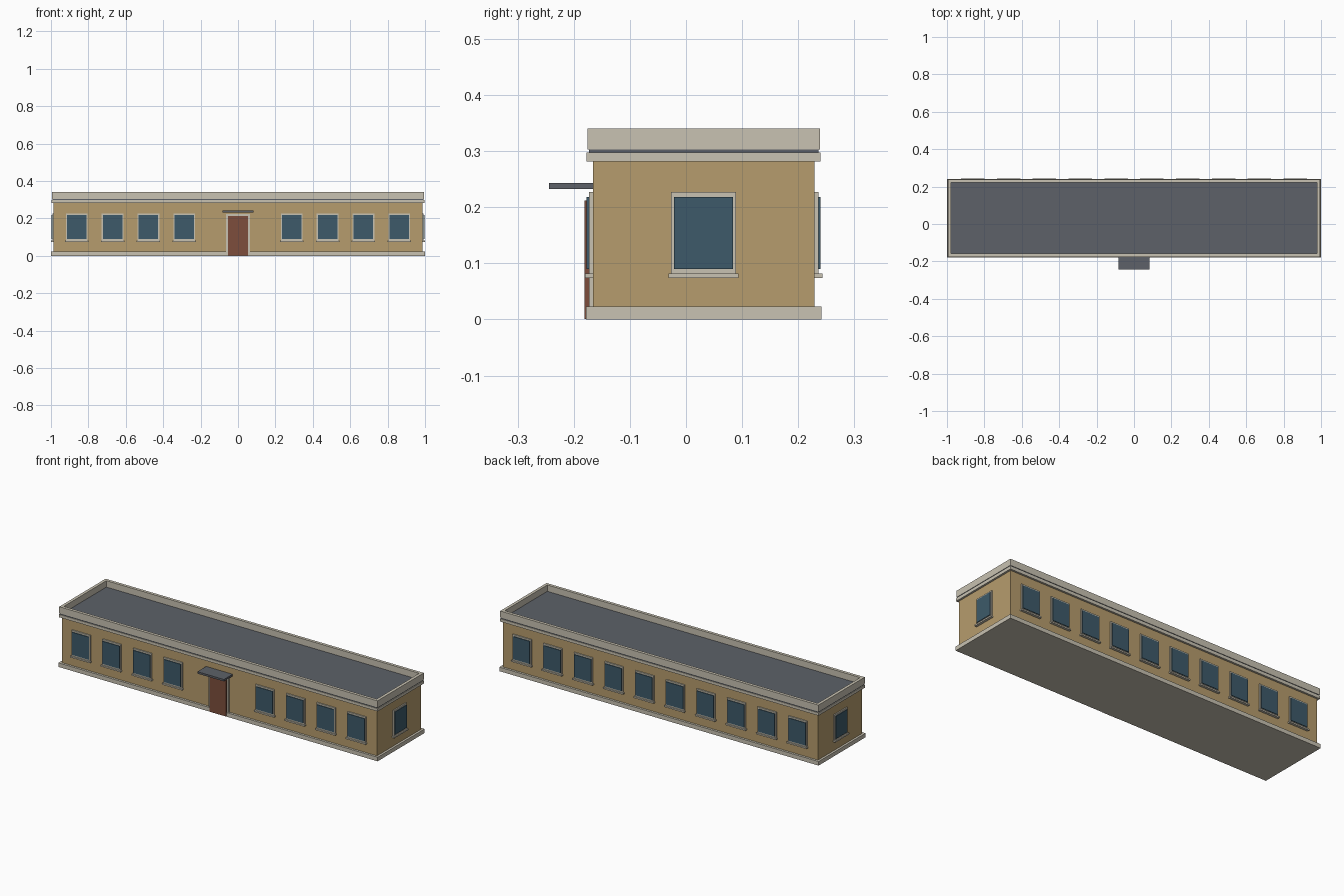
import bpy
import bmesh
from math import pi
from mathutils import Matrix, Vector

if "Cube" in bpy.data.objects:
    bpy.data.objects.remove(bpy.data.objects["Cube"])


def material(name, rgb):
    mat = bpy.data.materials.new(name)
    mat.use_nodes = True
    color = (*rgb, 1)
    mat.diffuse_color = color
    mat.node_tree.nodes["Principled BSDF"].inputs["Base Color"].default_value = color
    return mat


WALL = material("tan wall", (0.47, 0.335, 0.153))
TRIM = material("pale stone", (0.58, 0.54, 0.445))
GLASS = material("blue glass", (0.047, 0.102, 0.144))
ROOF = material("grey roofing", (0.109, 0.12, 0.14))
DOOR = material("brown door", (0.205, 0.076, 0.045))

# Wall half sizes and centre
HX, HY, CY = 0.986, 0.1975, 0.0315


def finish(name, bm, mat):
    bmesh.ops.recalc_face_normals(bm, faces=bm.faces)
    mesh = bpy.data.meshes.new(name)
    bm.to_mesh(mesh)
    bm.free()
    mesh.materials.append(mat)
    obj = bpy.data.objects.new(name, mesh)
    bpy.context.collection.objects.link(obj)
    return obj


def box(name, lo, hi, mat, place=Matrix()):
    lo, hi = Vector(lo), Vector(hi)
    bm = bmesh.new()
    bmesh.ops.create_cube(bm, size=1, matrix=place @ Matrix.Translation((lo + hi) / 2)
                          @ Matrix.Diagonal((*(hi - lo), 1)))
    return finish(name, bm, mat)


def layer(name, out, z0, z1, mat):
    # Slab that overhangs the walls by the given amount
    return box(name, (-HX - out, CY - HY - out, z0), (HX + out, CY + HY + out, z1), mat)


def ring(name, out, width, z0, z1, mat):
    # Rectangular band with an open middle
    bm = bmesh.new()
    loops = []
    for inset, z in ((0, z0), (0, z1), (width, z1), (width, z0)):
        x, y = HX + out - inset, HY + out - inset
        loops.append([bm.verts.new((sx * x, CY + sy * y, z))
                      for sx, sy in ((-1, -1), (1, -1), (1, 1), (-1, 1))])
    for a, b in zip(loops, loops[1:] + loops[:1]):
        for i in range(4):
            j = (i + 1) % 4
            bm.faces.new((a[i], a[j], b[j], b[i]))
    return finish(name, bm, mat)


def window(name, x, y, angle):
    # Local -y points out of the wall
    place = Matrix.Translation((x, y, 0)) @ Matrix.Rotation(angle, 4, "Z")
    box(name + "_frame", (-0.058, -0.007, 0.082), (0.058, 0.003, 0.227), TRIM, place)
    box(name + "_glass", (-0.0525, -0.011, 0.09), (0.0525, -0.006, 0.218), GLASS, place)
    box(name + "_sill", (-0.0625, -0.014, 0.074), (0.0625, 0.003, 0.082), TRIM, place)


# Main body and roof
layer("walls", 0, 0.01, 0.285, WALL)
layer("plinth", 0.0125, 0, 0.023, TRIM)
layer("cornice", 0.011, 0.281, 0.297, TRIM)
layer("roof_slab", 0.007, 0.296, 0.304, ROOF)
ring("parapet", 0.0095, 0.017, 0.303, 0.34, TRIM)

# Windows: the front leaves out the middle pair for the door
for i in range(10):
    x = (i - 4.5) * 0.1916
    window(f"back_window_{i + 1}", x, CY + HY, pi)
    if i not in (4, 5):
        window(f"front_window_{i + 1}", x, CY - HY, 0)
window("left_window", HX, CY, pi / 2)
window("right_window", -HX, CY, -pi / 2)

# Entrance
front = CY - HY
box("door_frame", (-0.063, front - 0.007, 0), (0.063, front + 0.003, 0.224), TRIM)
box("door", (-0.053, front - 0.015, 0.001), (0.053, front - 0.006, 0.212), DOOR)
box("door_canopy", (-0.083, front - 0.078, 0.232), (0.083, front + 0.003, 0.243), ROOF)
